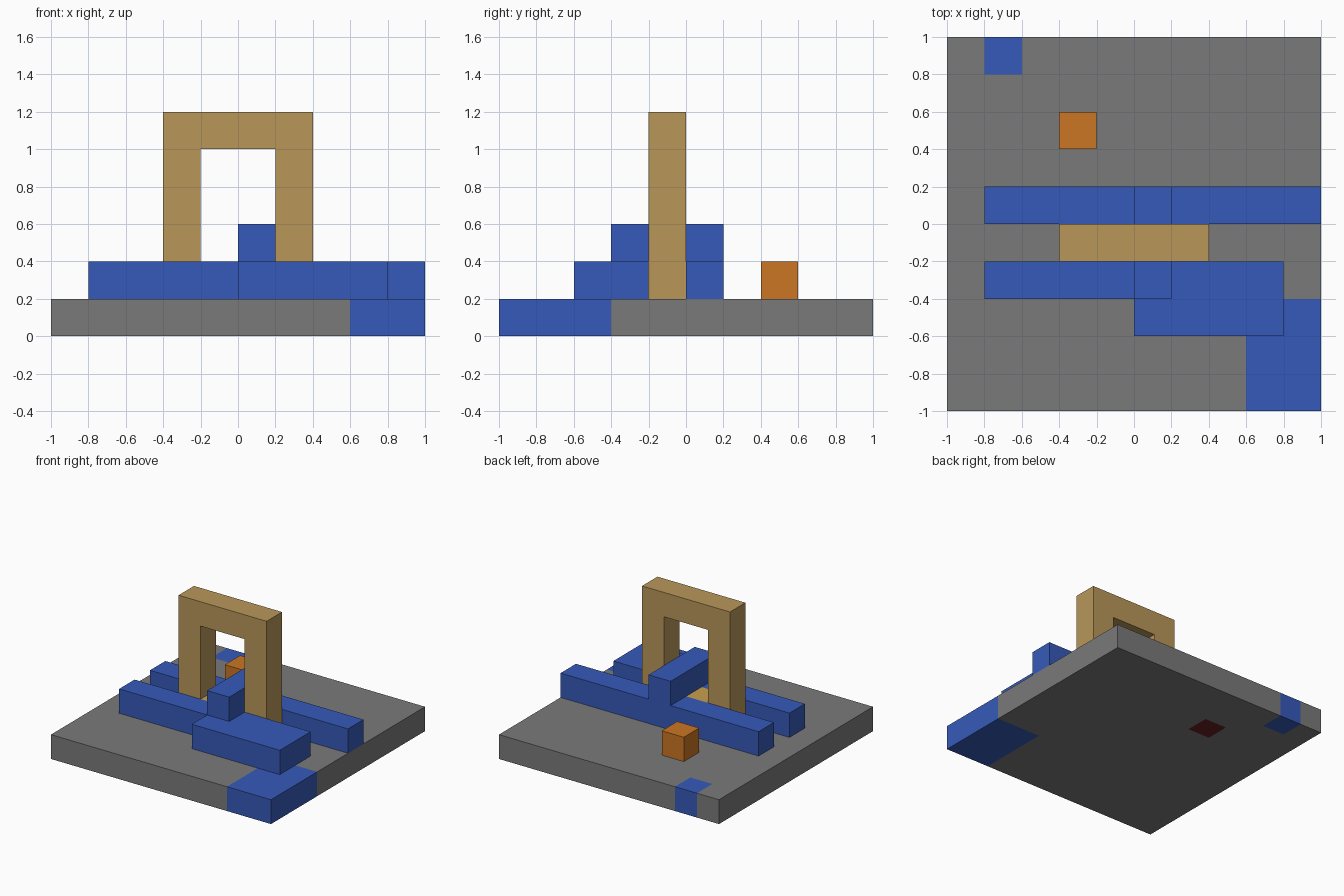
import bpy, bmesh
from mathutils import Vector

old = bpy.data.objects.get("Cube")
if old:
    bpy.data.objects.remove(old, do_unlink=True)

U = 0.2  # size of one block


def linear(v):
    v /= 255
    return v / 12.92 if v <= 0.04045 else ((v + 0.055) / 1.055) ** 2.4


def material(name, r, g, b):
    colour = (linear(r), linear(g), linear(b), 1)
    mat = bpy.data.materials.new(name)
    mat.use_nodes = True
    mat.diffuse_color = colour
    mat.node_tree.nodes["Principled BSDF"].inputs["Base Color"].default_value = colour
    return mat


grey = material("stone grey", 122, 122, 122)
blue = material("water blue", 54, 90, 186)
tan = material("sand tan", 185, 151, 90)
gold = material("golden tan", 200, 158, 80)
orange = material("orange", 202, 118, 34)
red = material("dark red", 105, 32, 36)


def finish(name, bm, *mats):
    bmesh.ops.recalc_face_normals(bm, faces=bm.faces)
    mesh = bpy.data.meshes.new(name)
    bm.to_mesh(mesh)
    bm.free()
    for mat in mats:
        mesh.materials.append(mat)
    obj = bpy.data.objects.new(name, mesh)
    bpy.context.collection.objects.link(obj)
    return obj


def prism(name, outline, axis, lo, hi, mat):
    """Extrude an outline, in block units, along y (outline x, z) or z (outline x, y)."""
    bm = bmesh.new()
    place = (lambda a, b: (a, lo, b)) if axis == "y" else (lambda a, b: (a, b, lo))
    verts = [bm.verts.new(Vector(place(a, b)) * U) for a, b in outline]
    face = bm.faces.new(verts)
    depth = (hi - lo) * U
    move = Vector((0, depth, 0)) if axis == "y" else Vector((0, 0, depth))
    new = bmesh.ops.extrude_face_region(bm, geom=[face], use_keep_orig=True)["geom"]
    bmesh.ops.translate(bm, vec=move, verts=[g for g in new if isinstance(g, bmesh.types.BMVert)])
    return finish(name, bm, mat)


def rect(x0, x1, y0, y1):
    return [(x0, y0), (x1, y0), (x1, y1), (x0, y1)]


# Ground slab, cut along the borders of its coloured patches
bm = bmesh.new()
bmesh.ops.create_cube(bm, size=1)
bmesh.ops.scale(bm, vec=(2, 2, U), verts=bm.verts)
bmesh.ops.translate(bm, vec=(0, 0, U / 2), verts=bm.verts)
patches = [(1, (3, 5, -5, -2)), (1, (-4, -3, 4, 5)), (2, (-2, -1, 2, 3))]
for _, (x0, x1, y0, y1) in patches:
    for normal, cuts in (((1, 0, 0), (x0, x1)), ((0, 1, 0), (y0, y1))):
        for c in cuts:
            if abs(c) < 5:
                bmesh.ops.bisect_plane(bm, geom=bm.verts[:] + bm.edges[:] + bm.faces[:],
                                       plane_co=Vector(normal) * c * U, plane_no=normal)
for face in bm.faces:
    p = face.calc_center_median() / U
    for index, (x0, x1, y0, y1) in patches:
        # side faces count only when they lie on the outer rim
        if x0 < p.x <= x1 + 0.01 and y0 - 0.01 <= p.y <= y1 + 0.01:
            face.material_index = index
finish("ground_slab", bm, grey, blue, red)

# Blue walls: straight rear wall, stepped front wall, crossing beam
prism("rear_wall", rect(-4, 5, 0, 1), "z", 1, 2, blue)
prism("front_wall", [(-4, -2), (0, -2), (0, -3), (4, -3), (4, -1), (-4, -1)],
      "z", 1, 2, blue)
prism("crossing_beam", rect(0, 1, -2, 1), "z", 2, 3, blue)

# Arch with its sill between the walls
prism("arch", [(-2, 1), (-1, 1), (-1, 5), (1, 5), (1, 1), (2, 1), (2, 6), (-2, 6)],
      "y", -1, 0, tan)
prism("arch_sill", rect(-1, 1, -1, 0), "z", 1, 2, gold)

# Loose block at the back
prism("loose_block", rect(-2, -1, 2, 3), "z", 1, 2, orange)
